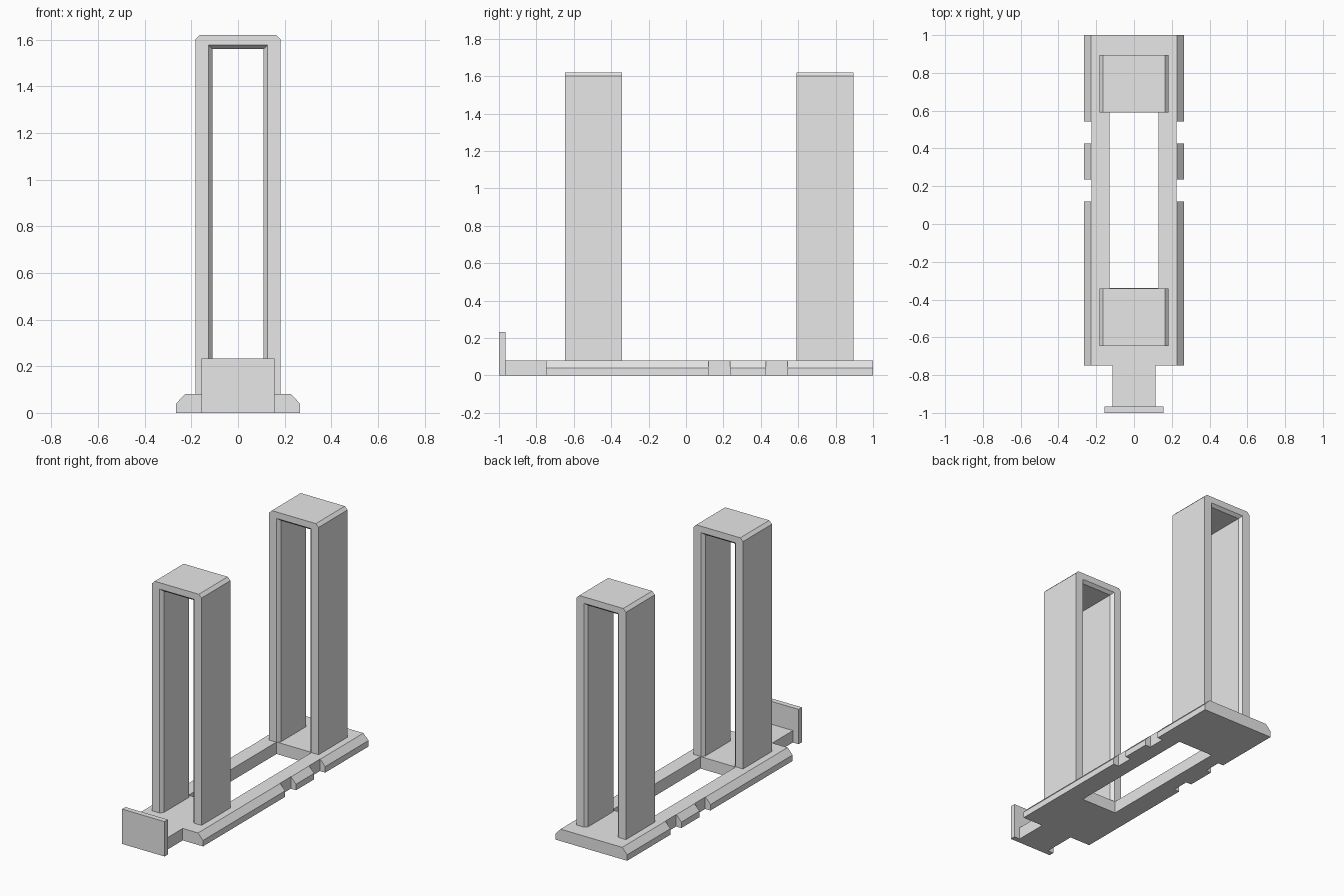
import bpy
import bmesh

cube = bpy.data.objects.get("Cube")
if cube:
    bpy.data.objects.remove(cube, do_unlink=True)

GREY = (0.8, 0.8, 0.8, 1.0)
grey = bpy.data.materials.new("plain_grey")
grey.use_nodes = True
grey.diffuse_color = GREY
grey.node_tree.nodes["Principled BSDF"].inputs["Base Color"].default_value = GREY


def loft(name, sections):
    """Join xz outlines, given as (y, points), into one closed solid."""
    bm = bmesh.new()
    rings = [[bm.verts.new((x, y, z)) for x, z in pts] for y, pts in sections]
    count = len(rings[0])
    for a, b in zip(rings, rings[1:]):
        for i in range(count):
            j = (i + 1) % count
            bm.faces.new((a[i], a[j], b[j], b[i]))
    bm.faces.new(rings[0])
    bm.faces.new(rings[-1])
    bmesh.ops.recalc_face_normals(bm, faces=bm.faces)
    mesh = bpy.data.meshes.new(name)
    bm.to_mesh(mesh)
    bm.free()
    mesh.materials.append(grey)
    obj = bpy.data.objects.new(name, mesh)
    bpy.context.collection.objects.link(obj)
    return obj


def box(name, x0, x1, y0, y1, z0, z1):
    outline = [(x0, z0), (x0, z1), (x1, z1), (x1, z0)]
    return loft(name, [(y0, outline), (y1, outline)])


def cut(target, cutter):
    cutter.hide_render = True
    mod = target.modifiers.new("cut", 'BOOLEAN')
    mod.operation = 'DIFFERENCE'
    mod.solver = 'EXACT'
    mod.object = cutter
    bpy.context.view_layer.objects.active = target
    bpy.ops.object.modifier_apply(modifier=mod.name)
    bpy.data.objects.remove(cutter, do_unlink=True)


BASE_TOP = 0.08

# Base rail with sloped upper edges
right_half = [(0.265, 0), (0.265, 0.04), (0.228, BASE_TOP)]
rail = right_half + [(-x, z) for x, z in reversed(right_half)]
base = loft("base_rail", [(-0.748, rail), (1.0, rail)])

# Central window and side notches
cut(base, box("window_cutter", -0.13, 0.13, -0.338, 0.593, -0.1, 0.2))
for side in (-1, 1):
    x0, x1 = sorted((side * 0.226, side * 0.4))
    for y0, y1 in ((0.12, 0.235), (0.427, 0.543)):
        cut(base, box("notch_cutter", x0, x1, y0, y1, -0.1, 0.2))

# Front neck and upright end plate
box("front_neck", -0.115, 0.115, -0.965, -0.748, 0, BASE_TOP)
box("front_plate", -0.157, 0.157, -1.0, -0.965, 0, 0.233)


# Hollow towers: an arch whose opening flares at both ends
def arch(inner, ceiling):
    half = [(0.183, BASE_TOP), (0.183, 1.6), (0.163, 1.62)]
    outer = [(-x, z) for x, z in half] + list(reversed(half))
    opening = [(inner, BASE_TOP), (inner, ceiling),
               (-inner, ceiling), (-inner, BASE_TOP)]
    return outer + opening


def tower(name, y0, y1, flare=0.02):
    wide, narrow = arch(0.127, 1.577), arch(0.11, 1.56)
    loft(name, [(y0, wide), (y0 + flare, narrow),
                (y1 - flare, narrow), (y1, wide)])


tower("front_tower", -0.647, -0.341)
tower("back_tower", 0.59, 0.896)
